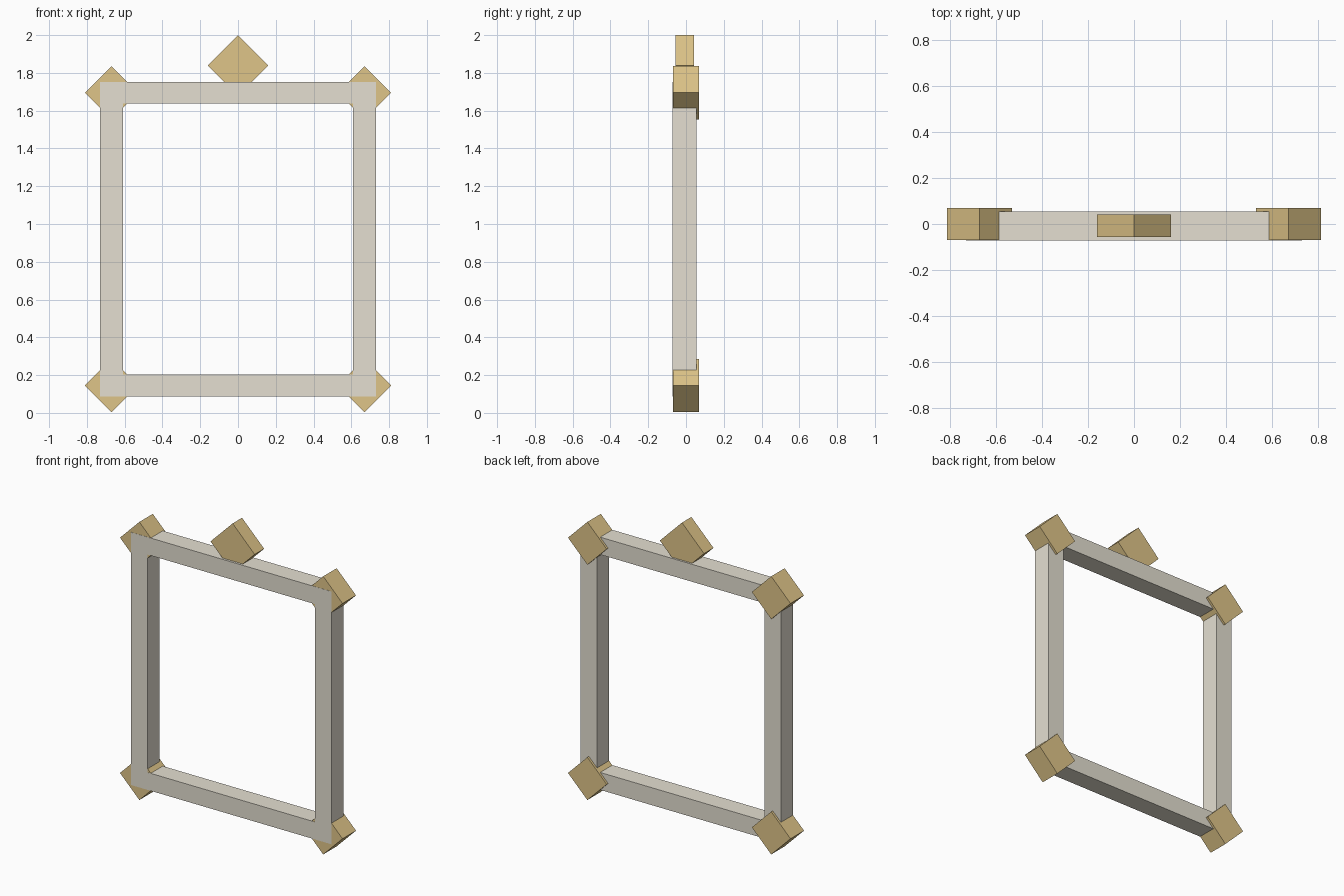
import bpy
from math import pi
from mathutils import Matrix

if "Cube" in bpy.data.objects:
    bpy.data.objects.remove(bpy.data.objects["Cube"])


def material(name, color):
    m = bpy.data.materials.new(name)
    m.diffuse_color = color
    m.use_nodes = True
    m.node_tree.nodes["Principled BSDF"].inputs["Base Color"].default_value = m.diffuse_color
    return m


stone = material("pale_stone", (0.78, 0.74, 0.64, 1))
gold = material("gold", (0.74, 0.56, 0.25, 1))


def block(name, center, size, mat, angle=0):
    """Box with its size, and turn about y, applied to the mesh."""
    bpy.ops.mesh.primitive_cube_add(size=1, location=center)
    ob = bpy.context.object
    ob.name = name
    ob.data.transform(Matrix.Rotation(angle, 4, 'Y') @ Matrix.Diagonal((*size, 1)))
    ob.data.materials.append(mat)
    return ob


def diamond(name, center, half_diagonal, depth):
    side = half_diagonal * 2 ** 0.5
    return block(name, center, (side, depth, side), gold, pi / 4)


X, BOTTOM, TOP = 0.67, 0.145, 1.695      # frame centre lines
BAR_W, BAR_D, BAR_Y = 0.115, 0.126, -0.008

# Horizontal rails and the corner diamonds at their ends
for level, z in (("bottom", BOTTOM), ("top", TOP)):
    block(level + "_rail", (0, BAR_Y, z), (2 * X + 0.12, BAR_D, BAR_W), stone)
    for side, s in (("left", -1), ("right", 1)):
        diamond(f"{level}_{side}_corner", (s * X, 0, z), 0.141, 0.14)

# Vertical posts, fitted between the rails
for side, s in (("left", -1), ("right", 1)):
    block(side + "_post", (s * X, BAR_Y, (TOP + BOTTOM) / 2),
          (0.12, BAR_D, TOP - BOTTOM - BAR_W), stone)

# Crest diamond on the top rail
diamond("crest", (0, -0.007, 1.839), 0.161, 0.098)
